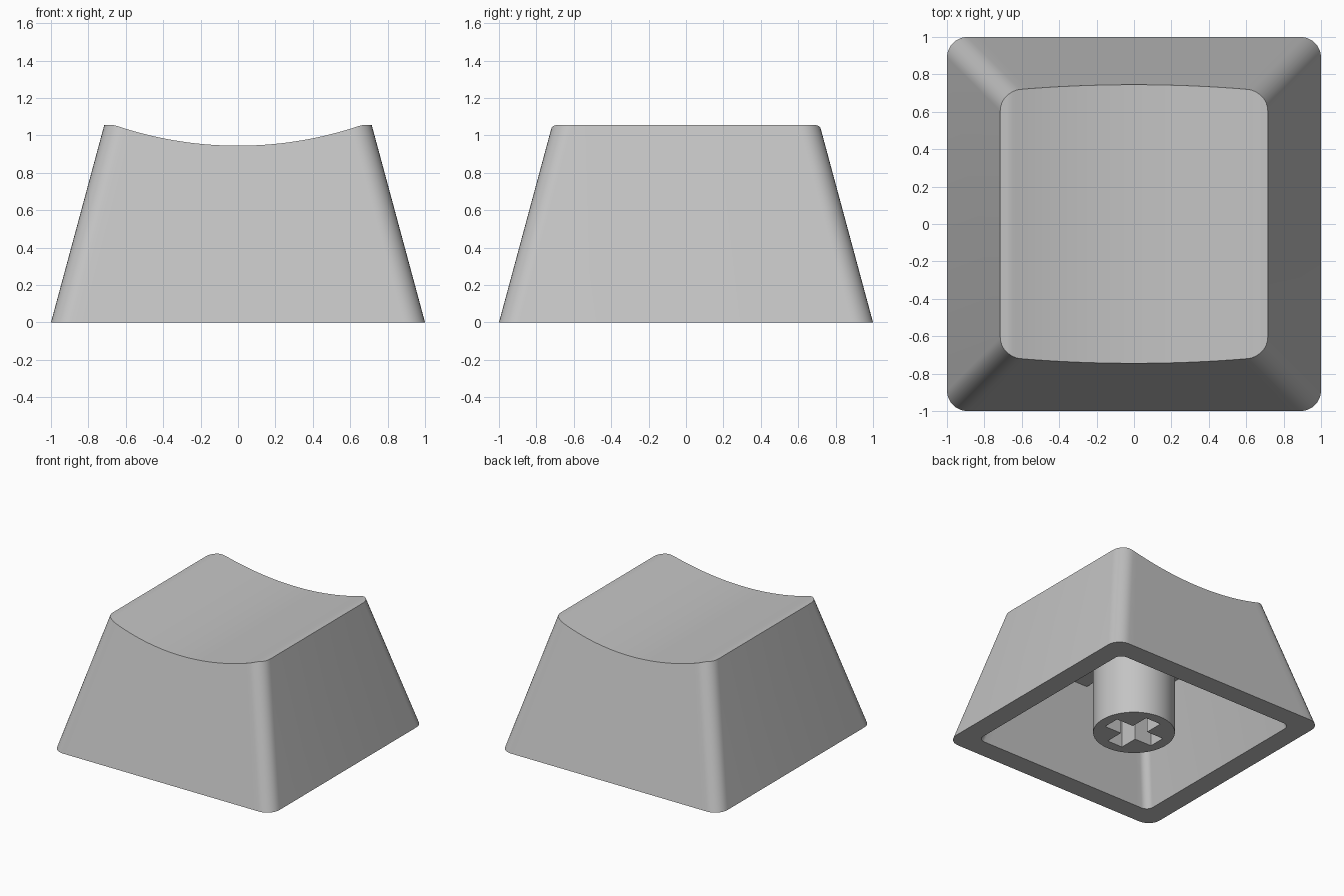
import bpy, bmesh, math
from mathutils import Matrix

if "Cube" in bpy.data.objects:
    bpy.data.objects.remove(bpy.data.objects["Cube"])

grey = bpy.data.materials.new("light_grey_plastic")
grey.diffuse_color = (0.55, 0.55, 0.55, 1)
grey.use_nodes = True
grey.node_tree.nodes["Principled BSDF"].inputs["Base Color"].default_value = grey.diffuse_color

TOP, DISH_LOW, DISH_R = 1.055, 0.945, 2.035
SLOPE = 0.27        # inward lean of the walls per unit height
CEILING = 0.79      # underside of the top plate


def finish(bm, name):
    bmesh.ops.recalc_face_normals(bm, faces=bm.faces[:])
    mesh = bpy.data.meshes.new(name)
    bm.to_mesh(mesh)
    bm.free()
    obj = bpy.data.objects.new(name, mesh)
    bpy.context.collection.objects.link(obj)
    mesh.materials.append(grey)
    return obj


def smooth(obj):
    bpy.ops.object.select_all(action='DESELECT')
    obj.select_set(True)
    bpy.context.view_layer.objects.active = obj
    bpy.ops.object.shade_smooth_by_angle(angle=math.radians(30))


def box(name, size, centre):
    bm = bmesh.new()
    bmesh.ops.create_cube(bm, size=1, matrix=Matrix.Translation(centre) @ Matrix.Diagonal((*size, 1)))
    return finish(bm, name)


def dish(x):
    return min(TOP, DISH_LOW + DISH_R - math.sqrt(DISH_R ** 2 - x * x))


# Columns of a rounded square: (position along the straight edge, corner angle)
ARC, SPAN = 8, 32
columns = [(-1, -math.pi / 2 * (1 - i / ARC)) for i in range(ARC)]
columns += [(-1 + 2 * i / SPAN, 0) for i in range(SPAN + 1)]
columns += [(1, math.pi / 2 * (i + 1) / ARC) for i in range(ARC)]


def ring(bm, half, radius, height):
    """Back row then front row of a rounded square that follows height(x)."""
    row = []
    for u, t in columns:
        z = height(0)
        for _ in range(6):
            inner = half - SLOPE * z - radius
            x = u * inner + radius * math.sin(t)
            z = height(x)
        row.append((x, inner + radius * math.cos(t), z))
    back = [bm.verts.new(p) for p in row]
    front = [bm.verts.new((x, -y, z)) for x, y, z in row]
    return back, front


# Hollow shell with a scooped top
bm = bmesh.new()
rings = [ring(bm, 1, 0.11, dish), ring(bm, 1, 0.11, lambda x: 0),
         ring(bm, 0.833, 0.06, lambda x: 0), ring(bm, 0.833, 0.06, lambda x: CEILING)]
loops = [b + f[::-1] for b, f in rings]
for a, b in zip(loops, loops[1:]):
    n = len(a)
    for i in range(n):
        j = (i + 1) % n
        bm.faces.new((a[i], a[j], b[j], b[i]))
for back, front in (rings[0], rings[3]):
    for i in range(len(back) - 1):
        bm.faces.new((back[i], back[i + 1], front[i + 1], front[i]))
smooth(finish(bm, "cap_shell"))

# Round stem with a cross-shaped socket
bm = bmesh.new()
bmesh.ops.create_cone(bm, cap_ends=True, segments=64, radius1=0.308, radius2=0.308,
                      depth=CEILING + 0.02, matrix=Matrix.Translation((0, 0, (CEILING + 0.02) / 2)))
stem = finish(bm, "stem")
bpy.context.view_layer.objects.active = stem
for size in ((0.45, 0.14, 0.84), (0.14, 0.45, 0.84)):
    cutter = box("socket_cutter", size, (0, 0, 0))
    cutter.hide_render = True
    mod = stem.modifiers.new("socket", 'BOOLEAN')
    mod.operation, mod.solver, mod.object = 'DIFFERENCE', 'EXACT', cutter
    bpy.ops.object.modifier_apply(modifier=mod.name)
    bpy.data.objects.remove(cutter)
smooth(stem)

# Ribs under the top plate, from stem to walls
for s in (-1, 1):
    box("side_rib", (0.37, 0.15, 0.1), (s * 0.475, 0, 0.76))
    box("front_back_rib", (0.15, 0.37, 0.1), (0, s * 0.475, 0.76))
